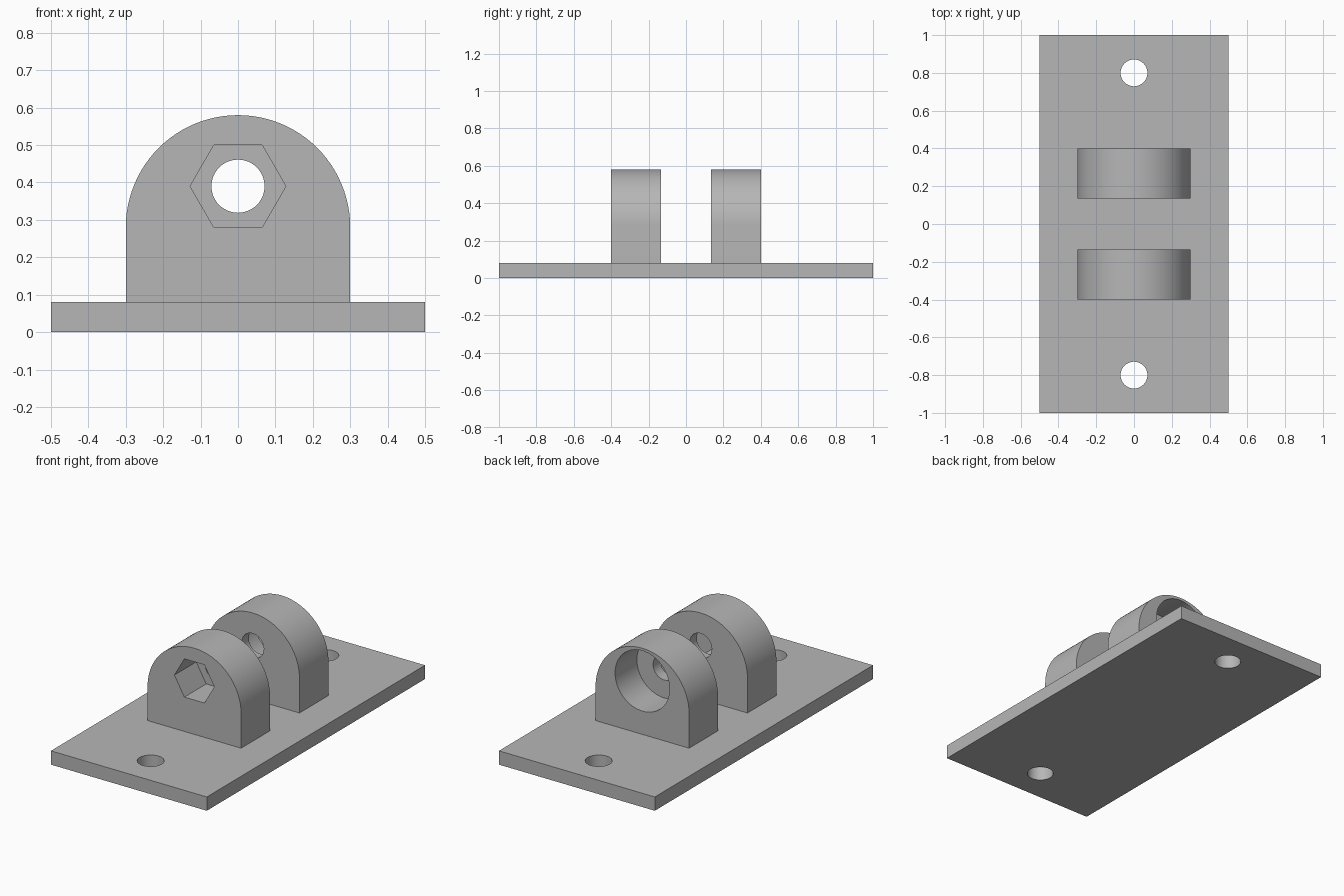
import bpy, bmesh, math
from mathutils import Matrix, Vector

cube = bpy.data.objects.get("Cube")
if cube:
    bpy.data.objects.remove(cube, do_unlink=True)

grey = bpy.data.materials.new("plain grey")
grey.use_nodes = True
colour = (0.47, 0.47, 0.47, 1)
grey.diffuse_color = colour
grey.node_tree.nodes["Principled BSDF"].inputs["Base Color"].default_value = colour

PLATE_TOP, HOLE_Z, HOLE_R = 0.08, 0.39, 0.071
LUG_IN, LUG_OUT, LUG_R, POCKET = 0.135, 0.4, 0.3, 0.2


def prism(name, points, direction):
    """Extrude a closed loop of points into a solid."""
    bm = bmesh.new()
    face = bm.faces.new([bm.verts.new(p) for p in points])
    moved = bmesh.ops.extrude_face_region(bm, geom=[face])["geom"]
    bmesh.ops.translate(bm, vec=direction,
                        verts=[v for v in moved if isinstance(v, bmesh.types.BMVert)])
    bmesh.ops.recalc_face_normals(bm, faces=bm.faces)
    mesh = bpy.data.meshes.new(name)
    bm.to_mesh(mesh)
    bm.free()
    mesh.materials.append(grey)
    obj = bpy.data.objects.new(name, mesh)
    bpy.context.collection.objects.link(obj)
    return obj


def cylinder(name, radius, sides, start, end):
    """Solid cylinder between two points along y or z."""
    start, direction = Vector(start), Vector(end) - Vector(start)
    turn = Matrix.Rotation(math.pi / 2, 3, 'X') if direction.y else Matrix.Identity(3)
    ring = [start + turn @ Vector((radius * math.cos(a), radius * math.sin(a), 0))
            for a in (2 * math.pi * i / sides for i in range(sides))]
    return prism(name, ring, direction)


def cut(obj, cutters):
    for cutter in cutters:
        mod = obj.modifiers.new("cut", 'BOOLEAN')
        mod.operation, mod.solver, mod.object = 'DIFFERENCE', 'EXACT', cutter
        bpy.context.view_layer.objects.active = obj
        bpy.ops.object.modifier_apply(modifier=mod.name)
        bpy.data.objects.remove(cutter, do_unlink=True)


def smooth(obj):
    bpy.ops.object.select_all(action='DESELECT')
    obj.select_set(True)
    bpy.context.view_layer.objects.active = obj
    bpy.ops.object.shade_smooth_by_angle(angle=math.radians(30))


# Base plate with a screw hole near each end
plate = prism("base_plate", [(-0.5, -1, 0), (0.5, -1, 0), (0.5, 1, 0), (-0.5, 1, 0)],
              (0, 0, PLATE_TOP))
cut(plate, [cylinder("screw_cutter", HOLE_R, 48, (0, y, -0.1), (0, y, 0.2))
            for y in (-0.8, 0.8)])
smooth(plate)

# Round-topped lugs: hexagonal nut pocket in front, round bolt head pocket behind
for name, side, pocket_r, sides in (("front_lug", -1, 0.128, 6), ("back_lug", 1, 0.175, 64)):
    arc = [(LUG_R * math.cos(a), side * LUG_IN, 0.28 + LUG_R * math.sin(a))
           for a in (math.pi * i / 48 for i in range(49))]
    outline = [(LUG_R, side * LUG_IN, PLATE_TOP)] + arc + [(-LUG_R, side * LUG_IN, PLATE_TOP)]
    lug = prism(name, outline, (0, side * (LUG_OUT - LUG_IN), 0))
    floor = side * (LUG_OUT - POCKET)
    cut(lug, [cylinder("pocket_cutter", pocket_r, sides, (0, floor, HOLE_Z), (0, side * 0.5, HOLE_Z)),
              cylinder("bolt_cutter", HOLE_R, 48, (0, side * 0.1, HOLE_Z), (0, side * 0.5, HOLE_Z))])
    smooth(lug)
